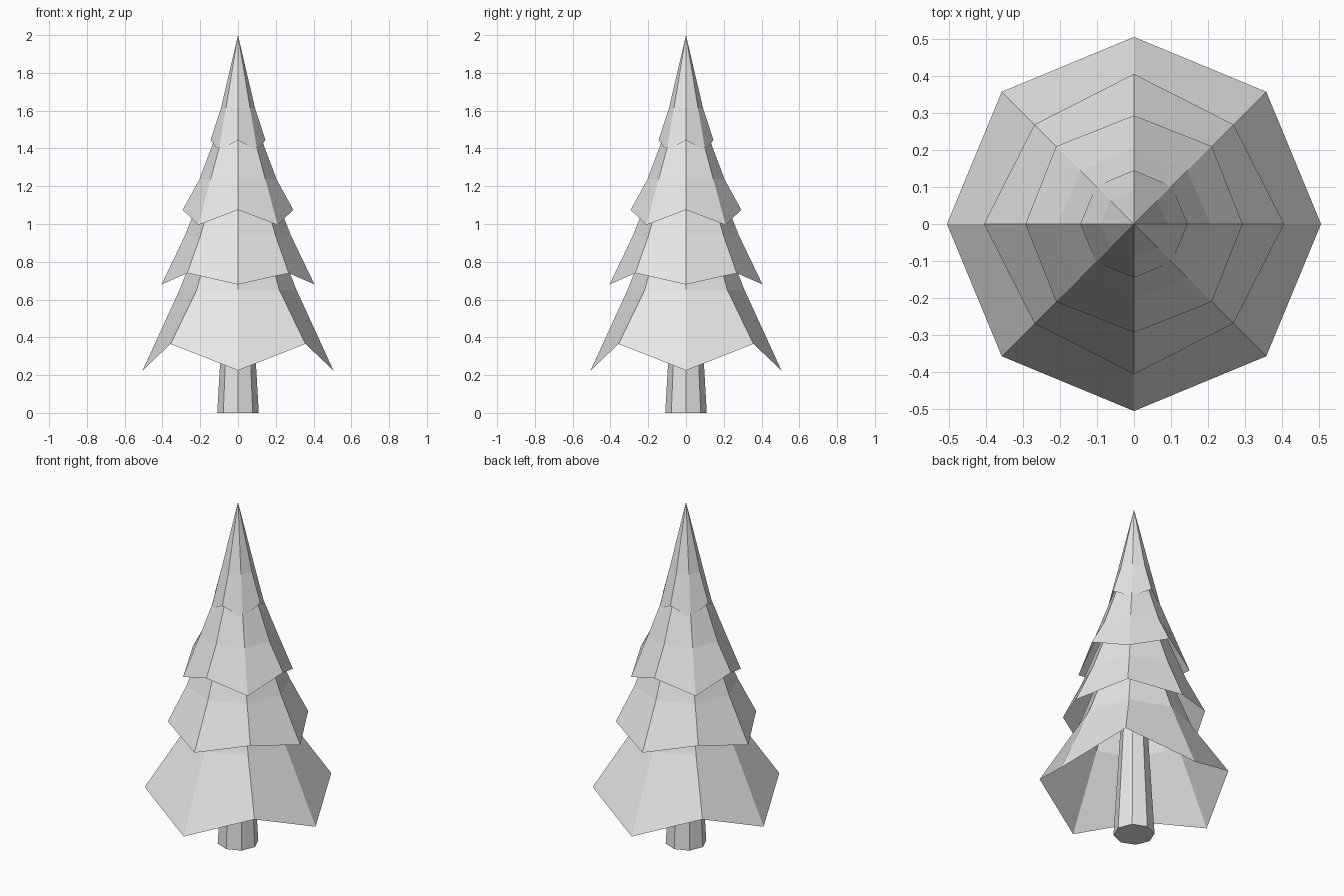
import bpy, bmesh
from math import sin, cos, pi

default = bpy.data.objects.get("Cube")
if default:
    bpy.data.objects.remove(default, do_unlink=True)

gray = bpy.data.materials.new("light gray")
gray.use_nodes = True
COLOR = (0.8, 0.8, 0.8, 1)
gray.diffuse_color = COLOR
gray.node_tree.nodes["Principled BSDF"].inputs["Base Color"].default_value = COLOR

SIDES = 8


def ring(bm, axis, diagonal):
    """Octagon whose axis and diagonal corners have their own (radius, height)."""
    verts = []
    for i in range(SIDES):
        r, z = diagonal if i % 2 else axis
        a = 2 * pi * i / SIDES
        verts.append(bm.verts.new((r * cos(a), r * sin(a), z)))
    return verts


def loft(name, rings, tip=None, base=False):
    """Skin a stack of octagons, with an optional pointed tip and closed base."""
    bm = bmesh.new()
    loops = [ring(bm, *pair) for pair in rings]
    for low, high in zip(loops, loops[1:]):
        for i in range(SIDES):
            j = (i + 1) % SIDES
            bm.faces.new((low[i], low[j], high[j], high[i]))
    if tip:
        point = bm.verts.new((0, 0, tip))
        for i in range(SIDES):
            bm.faces.new((loops[-1][i], loops[-1][(i + 1) % SIDES], point))
    if base:
        bm.faces.new(loops[0][::-1])
    mesh = bpy.data.meshes.new(name)
    bm.to_mesh(mesh)
    bm.free()
    mesh.materials.append(gray)
    obj = bpy.data.objects.new(name, mesh)
    bpy.context.collection.objects.link(obj)
    return obj


def even(r, z):
    return (r, z), (r, z)


# Tapered trunk, hidden at the top inside the branches
loft("trunk", [even(0.11, 0), even(0.065, 0.78)], base=True)

# Hollow branch skirts with zigzag hems, each running up under the next
loft("bottom_branches", [((0.505, 0.225), (0.505, 0.365)), even(0.31, 0.65), even(0.18, 0.98)])
loft("lower_branches", [((0.405, 0.68), (0.38, 0.74)), even(0.28, 0.94), even(0.15, 1.27)])
loft("upper_branches", [((0.293, 1.075), (0.297, 0.995)), even(0.205, 1.235), even(0.06, 1.62)])
loft("top_branches", [((0.145, 1.445), (0.145, 1.385)), even(0.09, 1.614)], tip=2.0)
